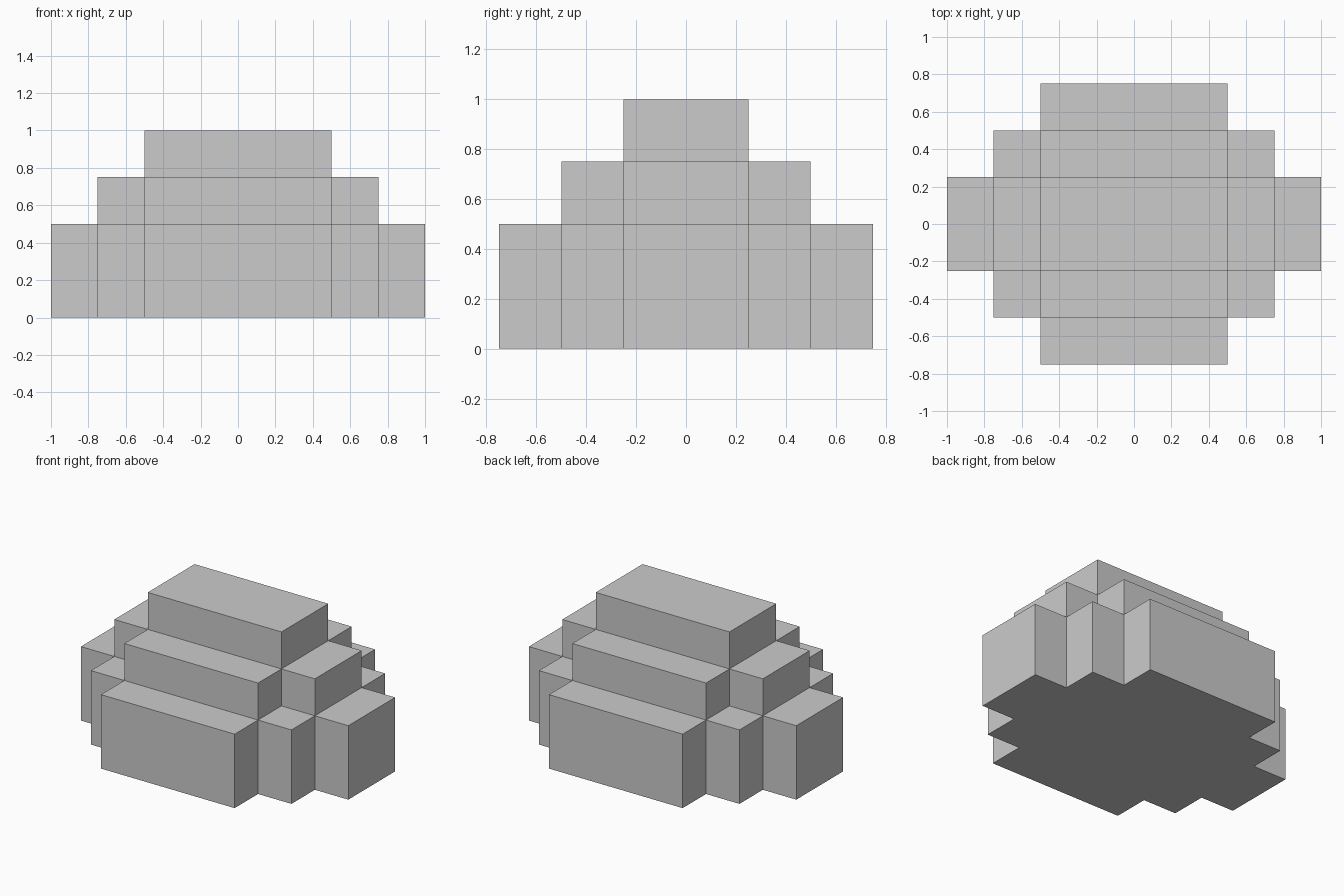
import bpy, bmesh
from math import radians

if "Cube" in bpy.data.objects:
    bpy.data.objects.remove(bpy.data.objects["Cube"])

# Grid lines of the stepped block; each step outward drops by 0.25
XS = [-1, -0.75, -0.5, 0.5, 0.75, 1]
YS = [-0.75, -0.5, -0.25, 0.25, 0.5, 0.75]
ZS = [0, 0.5, 0.75, 1]
GRID = (XS, YS, ZS)


def solid(i, j, k):
    """True where a cell of the grid is filled."""
    return (0 <= i < 5 and 0 <= j < 5 and 0 <= k < 3
            and abs(i - 2) + abs(j - 2) + k <= 2)


def add_side(bm, cell, axis, step):
    """One outer face of a cell."""
    u, v = (axis + 1) % 3, (axis + 2) % 3
    corners = [(0, 0), (1, 0), (1, 1), (0, 1)]
    verts = []
    for a, b in corners if step > 0 else corners[::-1]:
        idx = list(cell)
        idx[axis] += step > 0
        idx[u] += a
        idx[v] += b
        verts.append(bm.verts.new([GRID[n][idx[n]] for n in range(3)]))
    bm.faces.new(verts)


# Stepped block: outer skin only, with flat regions merged
bm = bmesh.new()
for cell in [(i, j, k) for i in range(5) for j in range(5) for k in range(3)]:
    if not solid(*cell):
        continue
    for axis in range(3):
        for step in (-1, 1):
            near = list(cell)
            near[axis] += step
            if not solid(*near):
                add_side(bm, cell, axis, step)
bmesh.ops.remove_doubles(bm, verts=bm.verts, dist=1e-4)
bmesh.ops.dissolve_limit(bm, angle_limit=radians(1), verts=bm.verts, edges=bm.edges)
bmesh.ops.recalc_face_normals(bm, faces=bm.faces)

mesh = bpy.data.meshes.new("stepped_block")
bm.to_mesh(mesh)
bm.free()
bpy.context.collection.objects.link(bpy.data.objects.new("stepped_block", mesh))
